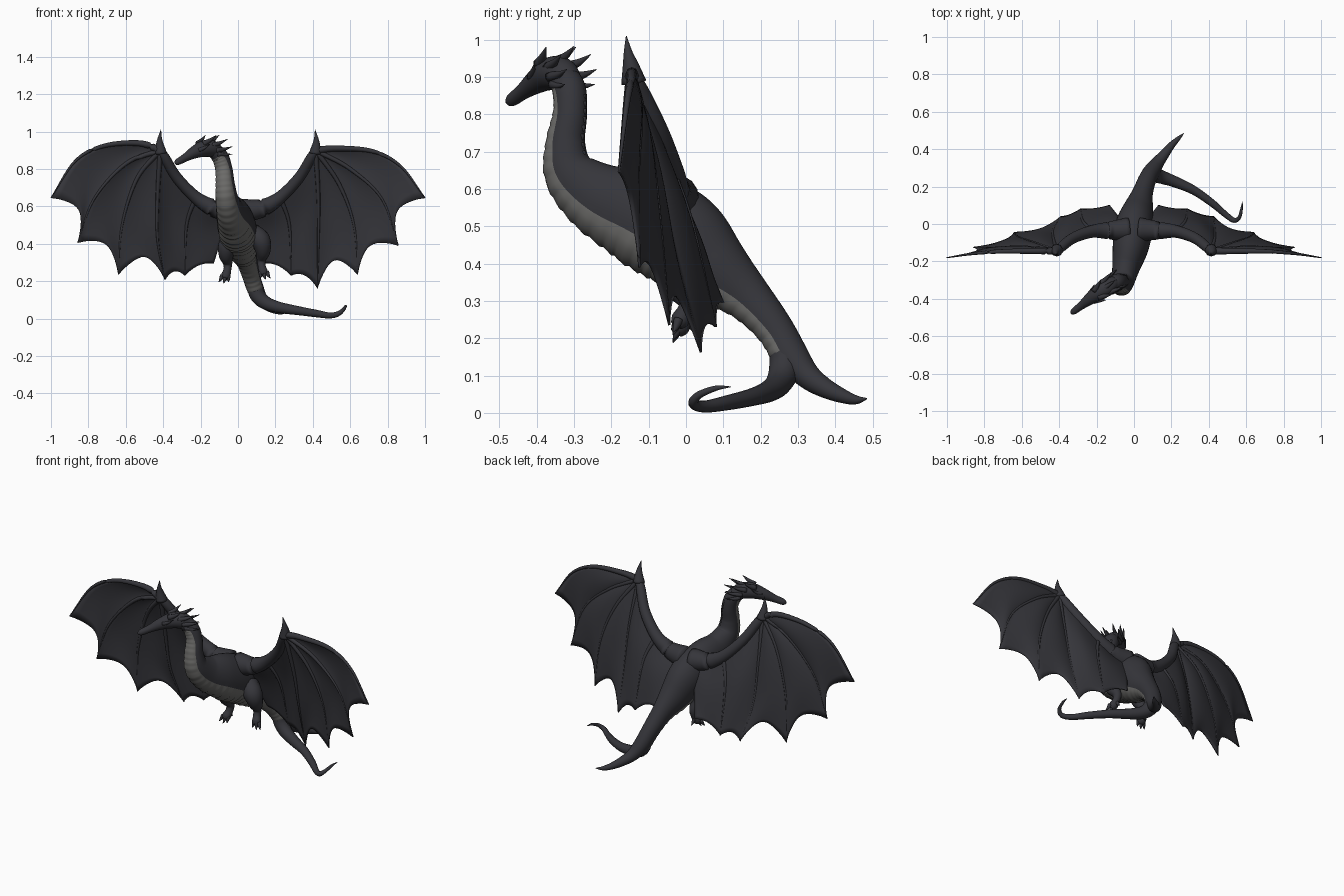
import bpy, bmesh, math
from mathutils import Vector


def material(name, rgb):
    m = bpy.data.materials.new(name)
    m.diffuse_color = (*rgb, 1)
    return m


HIDE = material("charcoal hide", (0.036, 0.036, 0.043))
BELLY = material("grey belly", (0.15, 0.148, 0.142))


def at(path, t):
    """Catmull-Rom point on a path of equal-length tuples, t in 0..1."""
    n = len(path) - 1
    i = min(int(t * n), n - 1)
    f = t * n - i
    p1, p2 = path[i], path[i + 1]
    p0 = path[i - 1] if i > 0 else [2 * a - b for a, b in zip(p1, p2)]
    p3 = path[i + 2] if i + 2 <= n else [2 * b - a for a, b in zip(p1, p2)]
    return [0.5 * (2 * b + (c - a) * f + (2 * a - 5 * b + 4 * c - d) * f * f
                   + (3 * b - a - 3 * c + d) * f ** 3)
            for a, b, c, d in zip(p0, p1, p2, p3)]


def finish(name, bm):
    bmesh.ops.remove_doubles(bm, verts=bm.verts, dist=0.0001)
    bmesh.ops.recalc_face_normals(bm, faces=bm.faces)
    for f in bm.faces:
        f.smooth = True
    me = bpy.data.meshes.new(name)
    bm.to_mesh(me)
    bm.free()
    me.materials.append(HIDE)
    me.materials.append(BELLY)
    ob = bpy.data.objects.new(name, me)
    bpy.context.collection.objects.link(ob)
    return ob


def tube(bm, path, sides=12, per=6, yaw=None, belly=(2, 2), scutes=0):
    """Loft along (x, y, z, radius, side scale); the underside may be belly coloured."""
    n = (len(path) - 1) * per
    rings = []
    for k in range(n + 1):
        t = k / n
        p = at(path, t)
        a, b = at(path, max(0, t - 0.004)), at(path, min(1, t + 0.004))
        tan = (Vector(b[:3]) - Vector(a[:3])).normalized()
        ang = yaw(t) if yaw else 0
        side = Vector((math.cos(ang), math.sin(ang), 0))
        if abs(side.dot(tan)) > 0.93:
            side = Vector((0, 1, 0))
        side = (side - tan * side.dot(tan)).normalized()
        under = tan.cross(side)
        w = p[4] if len(p) > 4 else 1
        r = max(p[3], 0.001)
        ring = []
        for j in range(sides):
            c = 2 * math.pi * j / sides
            grow = 1
            if scutes and math.cos(c) > 0.4 and belly[0] < t < belly[1]:
                grow = 1.01 + 0.06 * ((t * scutes) % 1)
            ring.append(bm.verts.new(Vector(p[:3]) + r * grow *
                        (under * math.cos(c) + side * math.sin(c) * w)))
        rings.append(ring)
    for k in range(n):
        for j in range(sides):
            j2 = (j + 1) % sides
            f = bm.faces.new((rings[k][j], rings[k][j2], rings[k + 1][j2], rings[k + 1][j]))
            c = math.cos(2 * math.pi * (j + 0.5) / sides)
            if belly[0] < k / n < belly[1] and c > 0.42:
                f.material_index = 1
    bm.faces.new(rings[0])
    bm.faces.new(rings[-1])


def spike(bm, base, tip, r):
    b, t = Vector(base), Vector(tip)
    m = b.lerp(t, 0.5) - Vector((0, 0, 0.004))
    tube(bm, [(*b, r), (*m, r * 0.62), (*t, 0.001)], 8, 3)


# Neck, torso and upright tail fork in one loft
body = [(-0.13, -0.33, 0.90, 0.040, 1), (-0.095, -0.312, 0.865, 0.044, 1),
        (-0.075, -0.31, 0.80, 0.045, 1), (-0.068, -0.322, 0.72, 0.053, 0.95),
        (-0.06, -0.31, 0.645, 0.07, 0.85), (-0.045, -0.24, 0.58, 0.095, 0.76),
        (-0.02, -0.13, 0.53, 0.125, 0.76), (0.0, -0.02, 0.47, 0.13, 0.78),
        (0.022, 0.07, 0.39, 0.103, 0.8), (0.045, 0.16, 0.315, 0.066, 0.85),
        (0.07, 0.235, 0.23, 0.050, 0.95), (0.095, 0.28, 0.155, 0.047, 0.95),
        (0.125, 0.325, 0.10, 0.035, 1), (0.16, 0.37, 0.068, 0.027, 1),
        (0.20, 0.42, 0.045, 0.019, 1), (0.235, 0.455, 0.035, 0.012, 1),
        (0.265, 0.484, 0.038, 0.002, 1)]
bm = bmesh.new()
tube(bm, body, 32, 12, lambda t: -0.75 * max(0, 1 - t / 0.36), (0.03, 0.70), 46)
finish("body", bm)

# Long curling tail fork
bm = bmesh.new()
tube(bm, [(0.085, 0.265, 0.19, 0.04), (0.105, 0.265, 0.125, 0.042), (0.15, 0.25, 0.083, 0.036),
          (0.22, 0.225, 0.06, 0.030), (0.32, 0.18, 0.043, 0.024), (0.42, 0.11, 0.027, 0.020),
          (0.49, 0.05, 0.017, 0.016), (0.535, 0.02, 0.026, 0.014), (0.563, 0.035, 0.048, 0.010),
          (0.575, 0.08, 0.066, 0.007), (0.58, 0.12, 0.07, 0.001)], 16, 6)
finish("tail_fork", bm)

# Head, turned toward -x
bm = bmesh.new()
tube(bm, [(-0.336, -0.479, 0.832, 0.006), (-0.322, -0.467, 0.838, 0.017),
          (-0.28, -0.435, 0.862, 0.022), (-0.235, -0.40, 0.888, 0.033),
          (-0.185, -0.365, 0.908, 0.044), (-0.14, -0.335, 0.908, 0.045),
          (-0.105, -0.312, 0.885, 0.036)], 20, 6, lambda t: -0.8)
finish("head", bm)

# Horns in mirrored pairs about the head's own plane: base, base spread, tip, tip spread
side = Vector((0.6, -0.8, 0))
bm = bmesh.new()
for base, bs, tip, ts, r in [((-0.20, -0.375, 0.935), 0.022, (-0.145, -0.335, 0.98), 0.05, 0.017),
                             ((-0.16, -0.345, 0.925), 0.030, (-0.085, -0.295, 0.96), 0.05, 0.016),
                             ((-0.14, -0.335, 0.90), 0.036, (-0.06, -0.28, 0.92), 0.05, 0.015),
                             ((-0.13, -0.33, 0.88), 0.036, (-0.06, -0.285, 0.88), 0.05, 0.013),
                             ((-0.225, -0.395, 0.90), 0.024, (-0.18, -0.365, 0.935), 0.052, 0.013)]:
    for s in (-1, 1):
        spike(bm, Vector(base) + side * bs * s, Vector(tip) + side * ts * s, r)
spike(bm, (-0.16, -0.345, 0.94), (-0.10, -0.30, 0.982), 0.015)
finish("horns", bm)

# Small ridge spines down the back of the neck
bm = bmesh.new()
for i in range(10):
    p = at(body, 0.06 + 0.018 * i)
    out = Vector((0.5, 0.85, 0)) * p[3]
    b = Vector(p[:3]) + out * 0.93
    spike(bm, b, b + out * 0.16 + Vector((0, 0, -0.012)), 0.008)
finish("neck_ridge", bm)


# Wings
def coons(bm, left, right, top, scallop, n=12, m=18, pivot=None):
    """Membrane between two ribs, hung from a top curve, with a scalloped hem."""
    a0, a1 = Vector(at(left, 0)), Vector(at(right, 0))
    grid = []
    for i in range(n + 1):
        u = i / n
        row = []
        for k in range(m + 1):
            v = k / m
            p = Vector(at(left, v)).lerp(Vector(at(right, v)), u)
            p += (1 - v) * (Vector(top(u)) - a0.lerp(a1, u))
            arch = math.sin(math.pi * u) ** 0.8 if 0 < u < 1 else 0
            p += (pivot - p) * scallop * arch * v ** 3
            p.y += 0.014 * arch * math.sin(math.pi * v)
            row.append(bm.verts.new(p))
        grid.append(row)
    bmesh.ops.remove_doubles(bm, verts=[], dist=0.0001)
    for i in range(n):
        for k in range(m):
            bm.faces.new((grid[i][k], grid[i + 1][k], grid[i + 1][k + 1], grid[i][k + 1]))


ARM = [(0.03, -0.03, 0.575, 0.065), (0.13, -0.035, 0.592, 0.048), (0.225, -0.04, 0.648, 0.034),
       (0.325, -0.075, 0.752, 0.029), (0.39, -0.125, 0.86, 0.026), (0.415, -0.145, 0.90, 0.020)]
WRIST = ARM[-1][:3]
RIBS = [[WRIST, (0.53, -0.145, 0.91), (0.72, -0.147, 0.895), (0.87, -0.16, 0.815), (1.0, -0.18, 0.645)],
        [WRIST, (0.60, -0.125, 0.80), (0.77, -0.13, 0.64), (0.857, -0.125, 0.39)],
        [WRIST, (0.54, -0.10, 0.72), (0.62, -0.07, 0.50), (0.64, -0.045, 0.235)],
        [WRIST, (0.43, -0.08, 0.65), (0.43, -0.03, 0.42), (0.425, 0.04, 0.162)],
        [ARM[2][:3], (0.275, 0.015, 0.50), (0.285, 0.08, 0.23)],
        [ARM[0][:3], (0.08, 0.035, 0.45), (0.13, 0.10, 0.295)]]

for s, name in ((1, "right"), (-1, "left")):
    def place(p):
        # the left wing is held slightly higher
        x, y, z = p[:3]
        if s < 0:
            if x > 0.5 and z > 0.7 and x < 0.95:
                z += 0.028
            elif z < 0.2:
                x, z = x - 0.035, z + 0.045
            elif z < 0.42 and x > 0.8:
                z += 0.015
        return (s * x, y, z, *p[3:])
    arm = [place(p) for p in ARM]
    ribs = [[place(p) for p in r] for r in RIBS]
    wrist = Vector(ribs[0][0])

    bm = bmesh.new()
    for i in range(3):
        coons(bm, ribs[i], ribs[i + 1], lambda u: wrist, (0.15, 0.13, 0.16)[i], pivot=wrist)
    coons(bm, ribs[3], ribs[4], lambda u: at(arm, 1 - 0.6 * u)[:3], 0.05, pivot=wrist)
    coons(bm, ribs[4], ribs[5], lambda u: at(arm, 0.4 - 0.4 * u)[:3], 0.06,
          pivot=Vector(ribs[4][0]))
    ob = finish(name + "_wing_membrane", bm)
    mod = ob.modifiers.new("thickness", "SOLIDIFY")
    mod.thickness = 0.006
    mod.offset = 0

    bm = bmesh.new()
    tube(bm, arm, 16, 6)
    for i, r in enumerate(ribs[:5]):
        n = len(r) - 1
        big = 0.017 if i == 0 else 0.011
        tube(bm, [(*p, big * (1 - k / n) + 0.003) for k, p in enumerate(r)], 8, 7)
    # thumb claw on the wrist
    tube(bm, [(s * 0.413, -0.14, 0.885, 0.034), (s * 0.418, -0.148, 0.93, 0.022),
              (s * 0.418, -0.155, 0.965, 0.012), (s * 0.412, -0.16, 1.01, 0.001)], 10, 4)
    finish(name + "_wing_bones", bm)

    # Leg and toes
    dz = -0.02 if s < 0 else 0
    cx = 0.035
    bm = bmesh.new()
    tube(bm, [(cx + s * o, y, z + dz, r) for o, y, z, r in
              [(0.04, 0.0, 0.46, 0.05), (0.085, -0.03, 0.42, 0.053), (0.098, -0.022, 0.365, 0.042),
               (0.09, 0.005, 0.315, 0.025), (0.092, 0.0, 0.28, 0.021), (0.10, -0.015, 0.25, 0.025),
               (0.105, -0.025, 0.235, 0.018)]], 14, 5)
    for k in (-1, 0, 1):
        spike(bm, (cx + s * (0.103 + 0.016 * k), -0.02, 0.25 + dz),
              (cx + s * (0.112 + 0.026 * k), -0.035, 0.208 + 0.008 * abs(k) + dz), 0.013)
    spike(bm, (cx + s * 0.095, 0.01, 0.26 + dz), (cx + s * 0.095, 0.035, 0.232 + dz), 0.011)
    finish(name + "_leg", bm)
